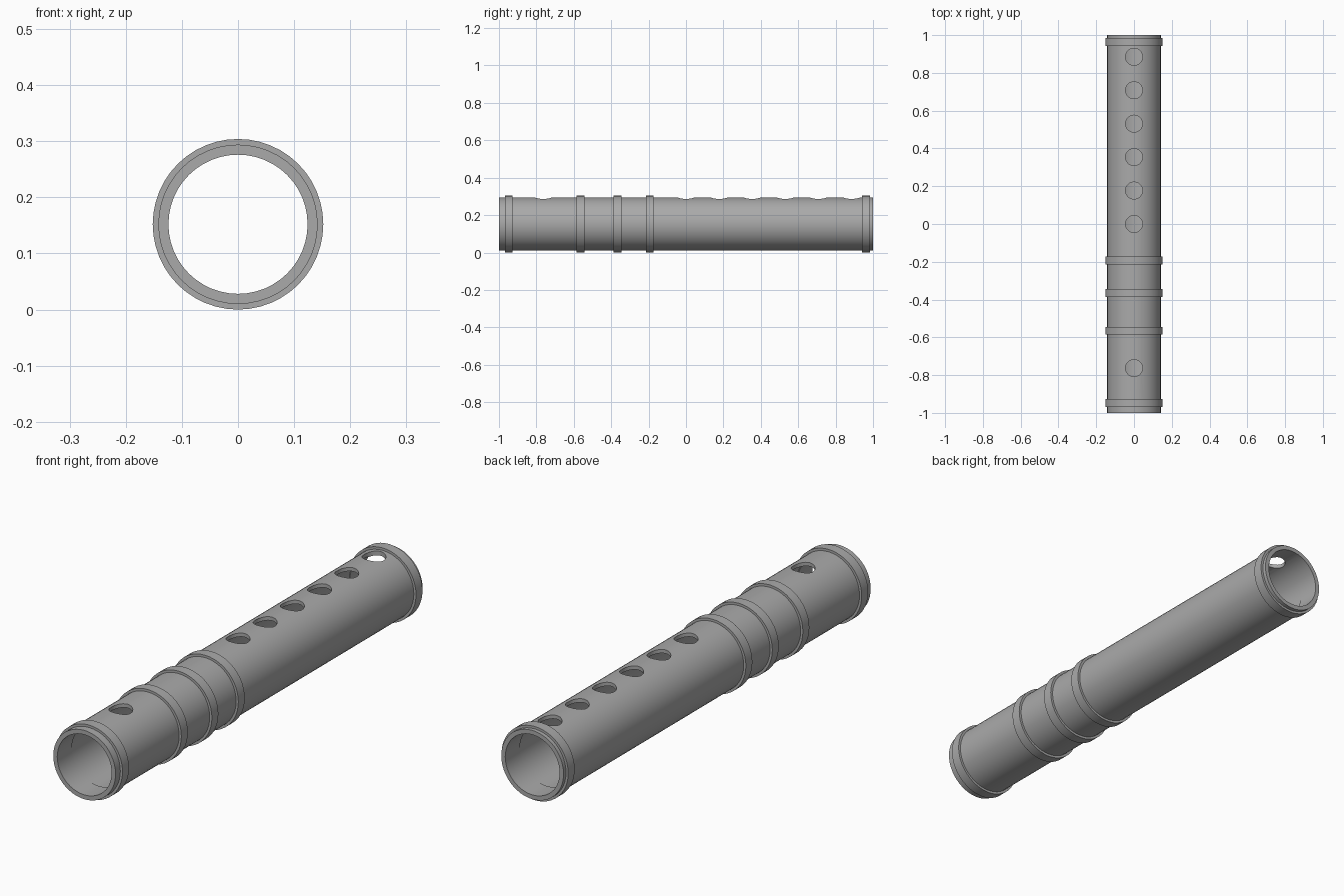
import bpy, bmesh, math
from mathutils import Matrix, Vector

if "Cube" in bpy.data.objects:
    bpy.data.objects.remove(bpy.data.objects["Cube"], do_unlink=True)

SEGMENTS = 48
AXIS_Z = 0.152
OUTER, BORE, CHAMBER = 0.142, 0.124, 0.127
BAND_R, BAND_W = 0.152, 0.042
HOLE_R = 0.045

grey = bpy.data.materials.new("grey plastic")
grey.use_nodes = True
COLOUR = (0.4, 0.4, 0.4, 1)
grey.diffuse_color = COLOUR
grey.node_tree.nodes["Principled BSDF"].inputs["Base Color"].default_value = COLOUR


def add_object(name, bm):
    bmesh.ops.recalc_face_normals(bm, faces=bm.faces)
    mesh = bpy.data.meshes.new(name)
    bm.to_mesh(mesh)
    bm.free()
    mesh.materials.append(grey)
    obj = bpy.data.objects.new(name, mesh)
    bpy.context.collection.objects.link(obj)
    return obj


def lathe(name, profile):
    """Spin a closed (radius, y) profile around the lengthwise axis."""
    bm = bmesh.new()
    rings = []
    for i in range(SEGMENTS):
        a = math.tau * i / SEGMENTS
        rings.append([bm.verts.new((r * math.sin(a), y, AXIS_Z + r * math.cos(a)))
                      for r, y in profile])
    n = len(profile)
    for i in range(SEGMENTS):
        p, q = rings[i], rings[(i + 1) % SEGMENTS]
        for j in range(n):
            k = (j + 1) % n
            bm.faces.new((p[j], p[k], q[k], q[j]))
    return add_object(name, bm)


def smooth(obj):
    bpy.ops.object.select_all(action="DESELECT")
    obj.select_set(True)
    bpy.context.view_layer.objects.active = obj
    bpy.ops.object.shade_smooth_by_angle(angle=math.radians(30))


# Tube with a slightly wider chamber between its two end collars
tube = lathe("tube", [(OUTER, -1), (OUTER, 1), (BORE, 1), (BORE, 0.905),
                      (CHAMBER, 0.905), (CHAMBER, -0.905),
                      (BORE, -0.905), (BORE, -1)])

# Finger holes and mouth hole through the upper wall
bm = bmesh.new()
for y in [-0.763] + [0.177 * i for i in range(6)]:
    bmesh.ops.create_cone(bm, cap_ends=True, segments=32, radius1=HOLE_R,
                          radius2=HOLE_R, depth=0.2,
                          matrix=Matrix.Translation(Vector((0, y, AXIS_Z + 0.15))))
cutter = add_object("hole_cutter", bm)
cutter.hide_render = True

cut = tube.modifiers.new("holes", "BOOLEAN")
cut.operation = "DIFFERENCE"
cut.solver = "EXACT"
cut.object = cutter
bpy.context.view_layer.objects.active = tube
bpy.ops.object.modifier_apply(modifier=cut.name)
bpy.data.objects.remove(cutter, do_unlink=True)
smooth(tube)

# Raised bands around the tube
bands = {"front_band": -0.948, "lower_grip_band": -0.565, "middle_grip_band": -0.366,
         "upper_grip_band": -0.194, "back_band": 0.963}
for name, y in bands.items():
    a, b = y - BAND_W / 2, y + BAND_W / 2
    smooth(lathe(name, [(OUTER - 0.006, a), (BAND_R, a), (BAND_R, b), (OUTER - 0.006, b)]))
